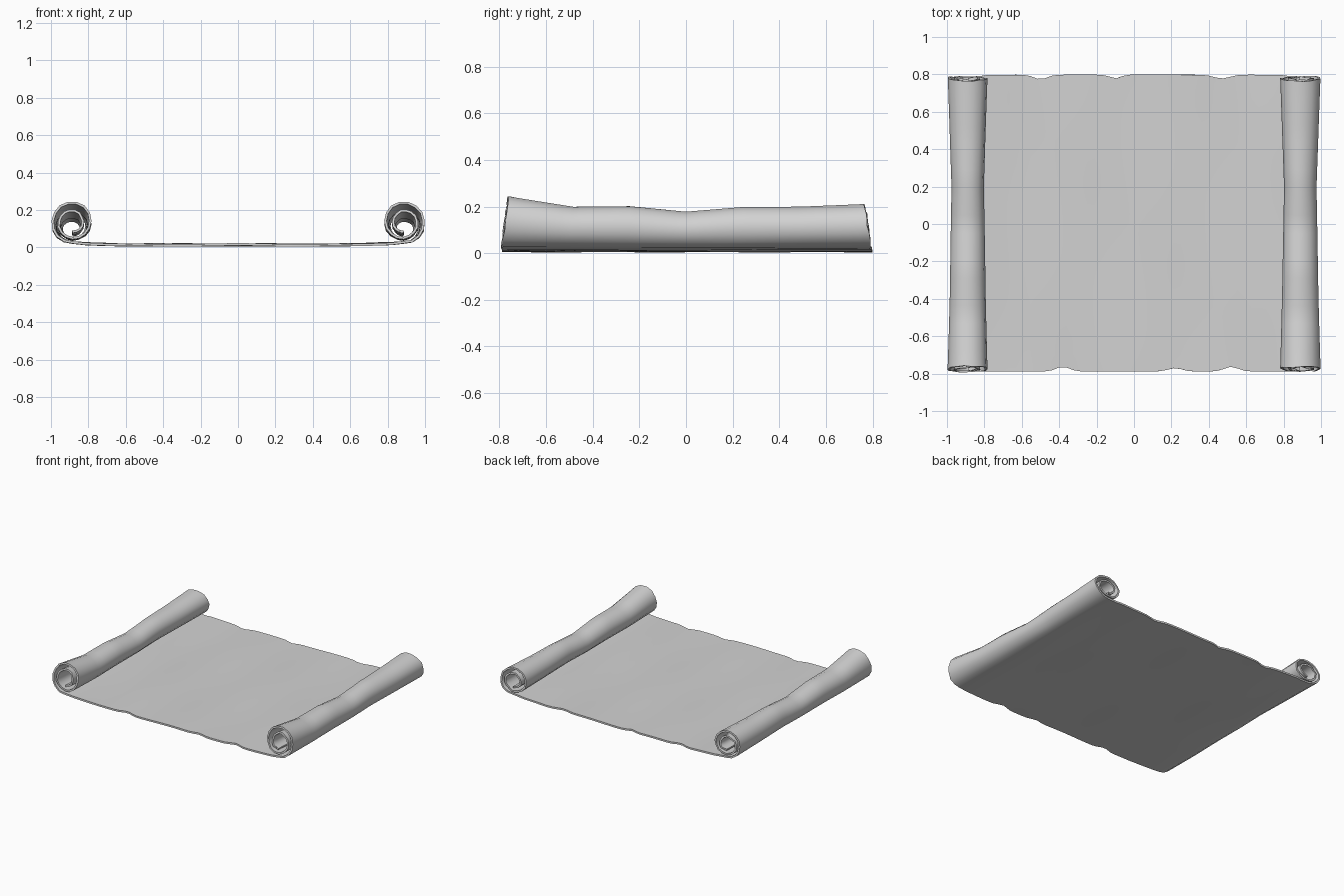
import bpy
import math
import random

random.seed(4)
if "Cube" in bpy.data.objects:
    bpy.data.objects.remove(bpy.data.objects["Cube"], do_unlink=True)

ROWS = 32          # rows along the scroll's depth
SIDES = 15         # facets per turn of a roll
TURNS = 2.0
FLAT = 22          # columns on half of the flat sheet
BASE = 0.013       # height of the flat sheet


def lerp_table(table, t):
    """Piecewise linear lookup in a list of (position, value)."""
    for (a, va), (b, vb) in zip(table, table[1:]):
        if t <= b:
            return va + (vb - va) * max(0, t - a) / (b - a)
    return table[-1][1]


# Roll height and half width along the depth, and spiral tightening per turn
ROLL_TOP = [(-0.8, 0.245), (-0.5, 0.2), (-0.25, 0.202), (0, 0.178),
            (0.25, 0.198), (0.5, 0.2), (0.8, 0.212)]
ROLL_HALF = [(-0.8, 0.107), (-0.4, 0.096), (0.2, 0.084), (0.8, 0.107)]
TIGHTEN = [(0, 1), (0.6, 1), (1.05, 0.74), (2.0, 0.46)]

# Torn nicks: (x, depth, width) on the front and back edges
NICKS = {-1: [(-0.38, 0.025, 0.05), (0.22, 0.018, 0.05), (0.52, 0.025, 0.05)],
         1: [(-0.5, 0.024, 0.05), (-0.1, 0.02, 0.04), (0.47, 0.02, 0.06)]}


def nick(x, end):
    return sum(d * math.exp(-((x - c) / w) ** 2) for c, d, w in NICKS[end])


def half_section(y, side, creases):
    """Points from the middle of the sheet out to the inner end of the roll."""
    pts = []
    for i in range(FLAT):
        x = side * 0.84 * (i + 0.5) / FLAT
        ripple = 0.003 * math.sin(9 * x + 2 * y) * math.cos(4 * y - 3 * x)
        pts.append((x, BASE + ripple + 0.008 * max(0, abs(x) - 0.6) / 0.24))
    half = lerp_table(ROLL_HALF, y)
    tall = (lerp_table(ROLL_TOP, y) - 0.031) / 2
    centre_z = 0.025 + tall
    for k, crease in enumerate(creases):
        turn = k / SIDES
        angle = math.tau * (turn - 0.25)
        f = lerp_table(TIGHTEN, turn)
        f += crease * (0.6 + 0.4 * math.sin(5 * y + k))
        pts.append((side * (0.886 + half * f * math.cos(angle)),
                    centre_z + tall * f * math.sin(angle)))
    return pts


# Parchment sheet with both ends rolled inwards, as one surface
steps = int(TURNS * SIDES) + 1
creases = {s: [random.uniform(-0.035, 0.02) for _ in range(steps)] for s in (-1, 1)}
tears = {e: [random.uniform(0, 0.01) for _ in range(2 * (steps + FLAT))]
         for e in (-1, 1)}
verts, faces = [], []
for r in range(ROWS + 1):
    y = -0.8 + 1.6 * r / ROWS
    left = half_section(y, 1, creases[1])
    right = half_section(y, -1, creases[-1])
    for c, (x, z) in enumerate(right[::-1] + left):
        depth = y * (1 - 0.17 * z)          # roll ends lean inwards
        if r in (0, ROWS):
            end = 1 if r else -1
            on_sheet = z < 0.03 and abs(x) < 0.8
            depth -= end * (nick(x, end) if on_sheet else tears[end][c])
            if on_sheet and end < 0:
                depth += 0.01
        verts.append((x, depth, z))
width = len(verts) // (ROWS + 1)
for r in range(ROWS):
    for c in range(width - 1):
        a = r * width + c
        faces.append((a, a + 1, a + width + 1, a + width))

mesh = bpy.data.meshes.new("parchment_scroll")
mesh.from_pydata(verts, [], faces)
mesh.update()
scroll = bpy.data.objects.new("parchment_scroll", mesh)
bpy.context.collection.objects.link(scroll)

# Paper thickness
shell = scroll.modifiers.new("thickness", "SOLIDIFY")
shell.thickness = 0.013
shell.offset = 0

# Plain grey paper
grey = (0.65, 0.65, 0.65, 1)
paper = bpy.data.materials.new("grey_paper")
paper.use_nodes = True
paper.diffuse_color = grey
bsdf = paper.node_tree.nodes["Principled BSDF"]
bsdf.inputs["Base Color"].default_value = grey
bsdf.inputs["Roughness"].default_value = 0.8
mesh.materials.append(paper)

bpy.context.view_layer.objects.active = scroll
scroll.select_set(True)
bpy.ops.object.modifier_apply(modifier="thickness")
bpy.ops.object.shade_smooth_by_angle(angle=math.radians(40))
